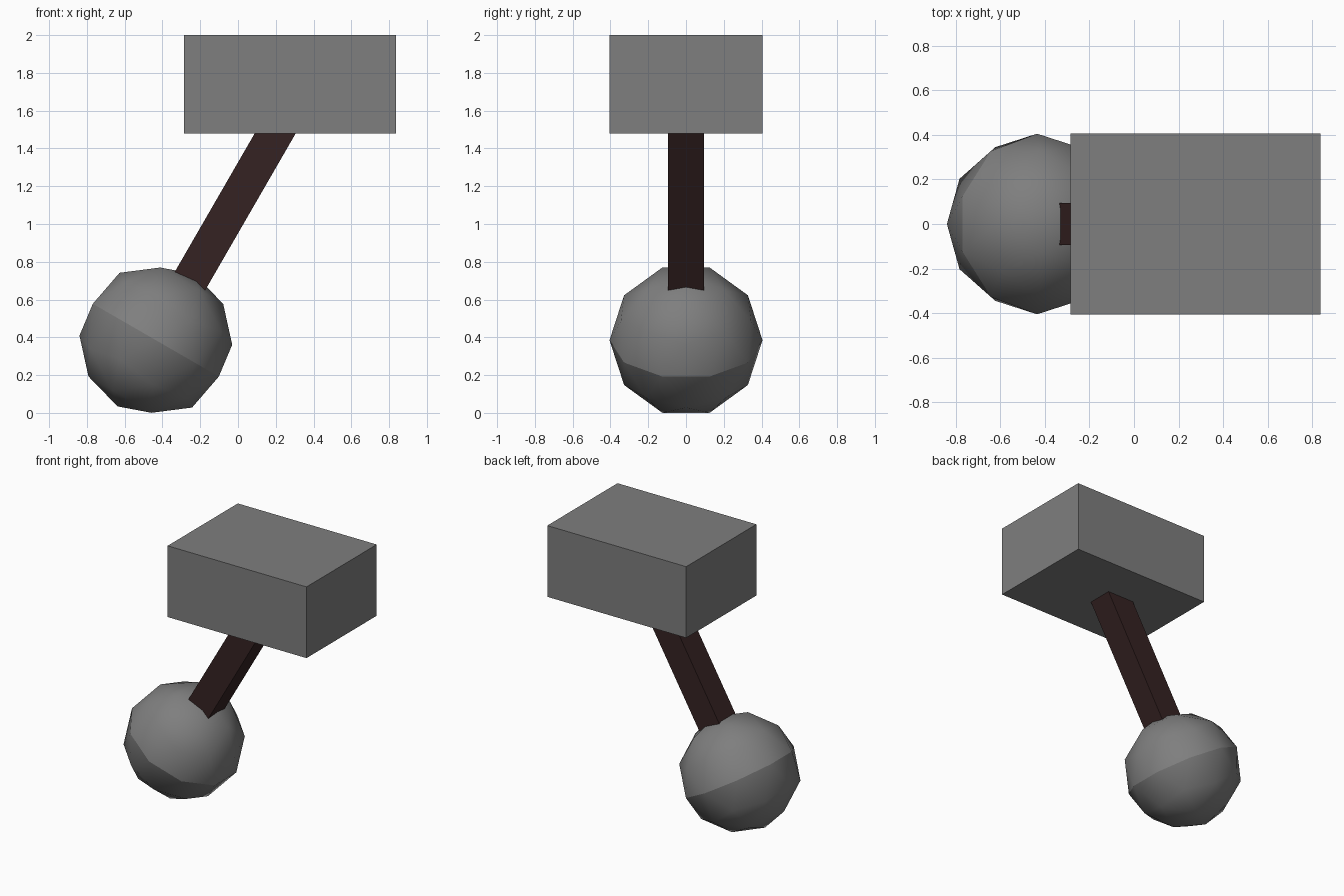
import bpy
from math import radians
from mathutils import Matrix, Vector

cube = bpy.data.objects.get("Cube")
if cube:
    bpy.data.objects.remove(cube, do_unlink=True)


def make_material(name, rgb):
    mat = bpy.data.materials.new(name)
    mat.use_nodes = True
    mat.diffuse_color = (*rgb, 1)
    mat.node_tree.nodes["Principled BSDF"].inputs["Base Color"].default_value = (*rgb, 1)
    return mat


def finish(name, mat):
    obj = bpy.context.object
    obj.name = obj.data.name = name
    obj.data.materials.append(mat)
    return obj


def make_box(name, size, matrix, mat):
    bpy.ops.mesh.primitive_cube_add(size=1)
    obj = finish(name, mat)
    obj.data.transform(matrix @ Matrix.Diagonal((*size, 1)))
    return obj


grey = make_material("stone grey", (0.21, 0.21, 0.21))
brown = make_material("dark brown", (0.036, 0.016, 0.016))

# Handle and ball share one leaning axis
lean = Matrix.Rotation(radians(30), 4, "Y")
ball_centre = Vector((-0.435, 0, 0.385))

# Block head
make_box("block_head", (1.122, 0.81, 0.52), Matrix.Translation((0.276, 0, 1.74)), grey)

# Square handle, buried in the ball and the block
handle_centre = ball_centre + lean @ Vector((0, 0, 0.72))
make_box("handle", (0.188, 0.188, 1.36), Matrix.Translation(handle_centre) @ lean, brown)

# Faceted ball, smooth with a sharp ridge around its middle
bpy.ops.mesh.primitive_ico_sphere_add(subdivisions=2, radius=0.405)
ball = finish("ball", grey)
bpy.ops.object.shade_smooth()
for edge in ball.data.edges:
    edge.use_edge_sharp = all(abs(ball.data.vertices[v].co.z) < 0.01 for v in edge.vertices)
ball.data.transform(Matrix.Translation(ball_centre) @ lean)
